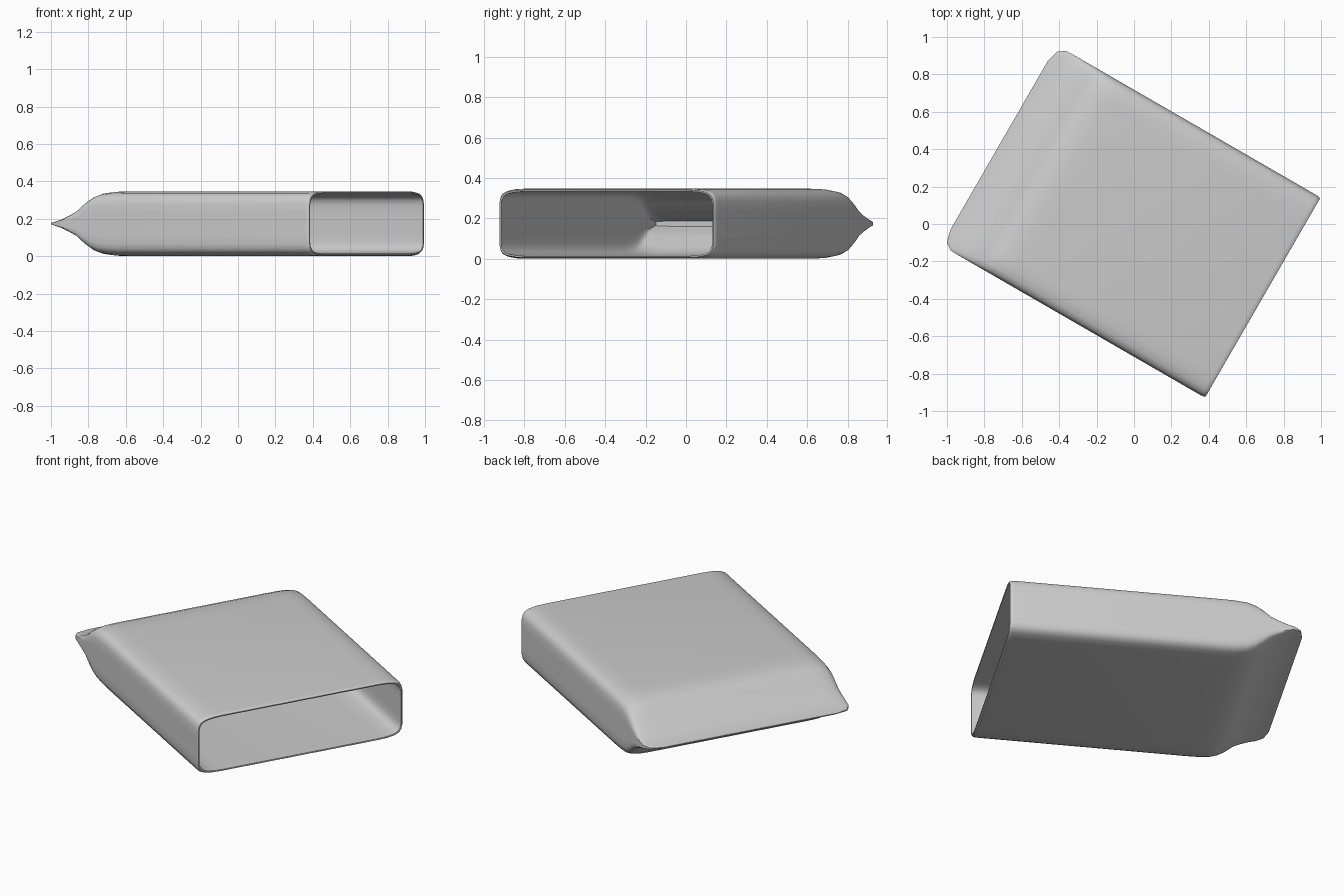
import bpy
import bmesh
import math
from mathutils import Matrix

cube = bpy.data.objects.get("Cube")
if cube:
    bpy.data.objects.remove(cube)

grey = bpy.data.materials.new("light_grey")
grey.use_nodes = True
colour = (0.6, 0.6, 0.6, 1)
grey.diffuse_color = colour
grey.node_tree.nodes["Principled BSDF"].inputs["Base Color"].default_value = colour

# Rounded corner: inset from the side, fraction of the half height
CORNER = [(0, 0), (0, 0.35), (0, 0.62), (0.006, 0.77), (0.018, 0.87),
          (0.042, 0.94), (0.085, 0.985), (0.14, 1)]

# Outer skin: position along the sleeve, half width, half height
OUTER = [(-0.833, 0.52, 0.003), (-0.815, 0.59, 0.006), (-0.775, 0.616, 0.015),
         (-0.74, 0.618, 0.027), (-0.69, 0.618, 0.052), (-0.65, 0.618, 0.075),
         (-0.6, 0.618, 0.122), (-0.56, 0.618, 0.149), (-0.52, 0.618, 0.164),
         (-0.45, 0.618, 0.172), (-0.38, 0.618, 0.1735), (0.77, 0.618, 0.1735),
         (0.787, 0.616, 0.171), (0.795, 0.611, 0.166)]
WALL = 0.014


def section(bm, u, width, height):
    """One closed rounded ring across the sleeve."""
    quarter = [(width - d, k * height) for d, k in CORNER]
    top = quarter + [(0, height)] + [(-v, z) for v, z in reversed(quarter)]
    ring = top + [(v, -z) for v, z in reversed(top[1:-1])]
    return [bm.verts.new((u, v, z)) for v, z in ring]


# Sleeve: outer skin from the sealed edge to the mouth, then back inside
inner = [(0.794, 0.618 - WALL, 0.1735 - WALL)]
inner += [(u, w - WALL, h - WALL) for u, w, h in reversed(OUTER[3:-2])]
bm = bmesh.new()
rings = [section(bm, *s) for s in OUTER + inner]
for a, b in zip(rings, rings[1:]):
    for i in range(len(a)):
        j = (i + 1) % len(a)
        bm.faces.new((a[i], a[j], b[j], b[i]))

# Close both sealed ends with strips across the thin gap
for ring in (rings[0], rings[-1]):
    n = len(ring)
    half = n // 2
    for i in range(half):
        quad = [ring[i], ring[i + 1], ring[(n - i - 1) % n], ring[(n - i) % n]]
        bm.faces.new(list(dict.fromkeys(quad)))
bmesh.ops.recalc_face_normals(bm, faces=bm.faces)

# Turn the sleeve and rest it on the ground
bm.transform(Matrix.Translation((0, 0.004, 0.1735))
             @ Matrix.Rotation(math.radians(-30), 4, "Z"))
mesh = bpy.data.meshes.new("sleeve")
bm.to_mesh(mesh)
bm.free()
mesh.materials.append(grey)
sleeve = bpy.data.objects.new("sleeve", mesh)
bpy.context.collection.objects.link(sleeve)
bpy.context.view_layer.objects.active = sleeve
sleeve.select_set(True)
bpy.ops.object.shade_smooth_by_angle(angle=math.radians(40))
